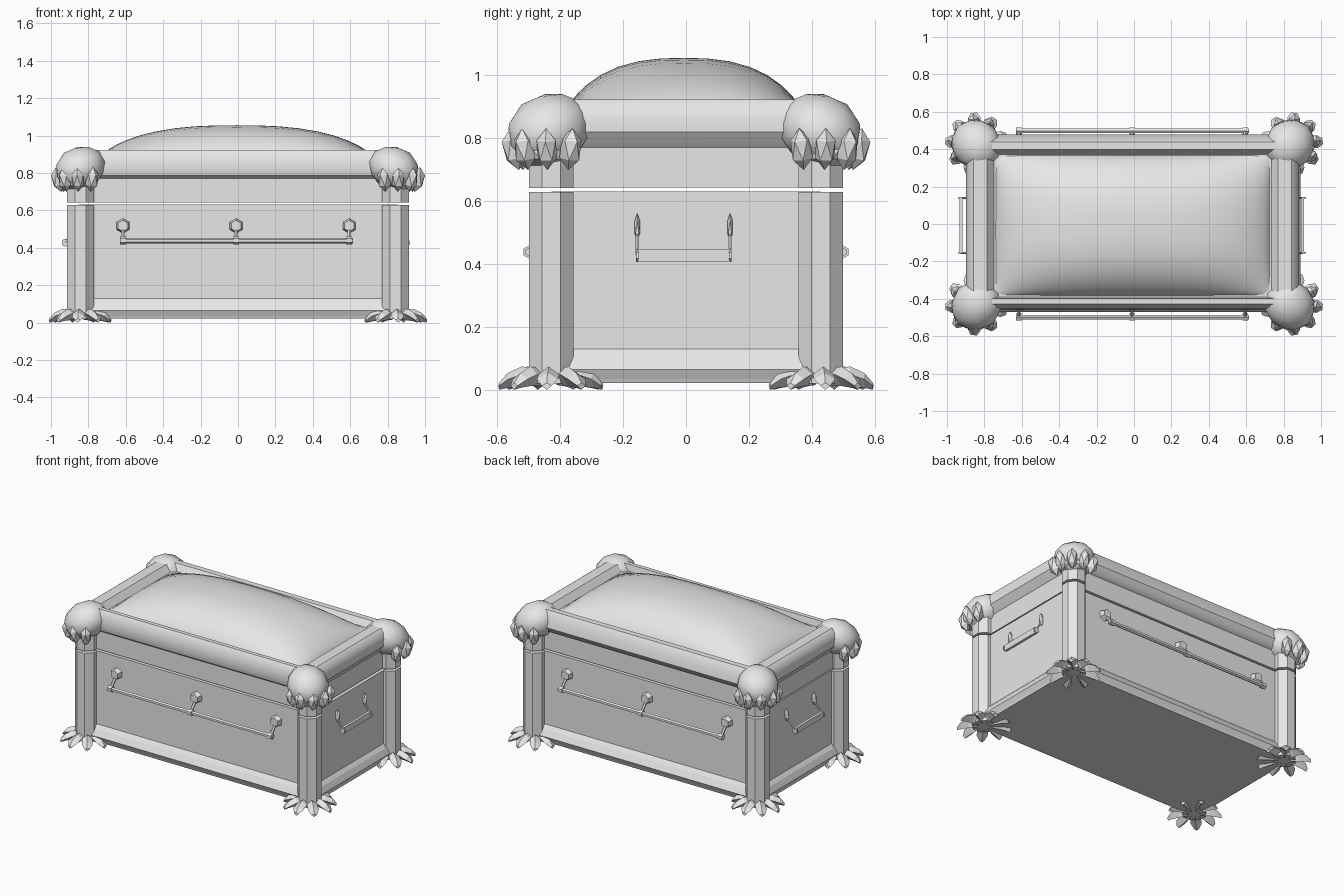
import bpy, bmesh, math
from mathutils import Vector, Matrix

cube = bpy.data.objects.get("Cube")
if cube:
    bpy.data.objects.remove(cube, do_unlink=True)

grey = bpy.data.materials.new("light_grey")
grey.use_nodes = True
grey.diffuse_color = (0.8, 0.8, 0.8, 1)
grey.node_tree.nodes["Principled BSDF"].inputs["Base Color"].default_value = (0.8, 0.8, 0.8, 1)


def finish(name, bm, smooth=None):
    bmesh.ops.recalc_face_normals(bm, faces=bm.faces[:])
    mesh = bpy.data.meshes.new(name)
    bm.to_mesh(mesh)
    bm.free()
    mesh.materials.append(grey)
    obj = bpy.data.objects.new(name, mesh)
    bpy.context.collection.objects.link(obj)
    if smooth:
        bpy.ops.object.select_all(action="DESELECT")
        obj.select_set(True)
        bpy.context.view_layer.objects.active = obj
        bpy.ops.object.shade_smooth_by_angle(angle=math.radians(smooth))
    return obj


def loft(bm, sections):
    """Skin equal-length loops of points and cap both ends."""
    rings = [[bm.verts.new(p) for p in s] for s in sections]
    n = len(rings[0])
    for a, b in zip(rings, rings[1:]):
        for i in range(n):
            j = (i + 1) % n
            bm.faces.new((a[i], a[j], b[j], b[i]))
    bm.faces.new(rings[0][::-1])
    bm.faces.new(rings[-1])


def box_loft(name, levels, smooth=None):
    """Rectangular levels: half width, front y, back y, height."""
    bm = bmesh.new()
    loft(bm, [[(-w, -f, z), (w, -f, z), (w, b, z), (-w, b, z)] for w, f, b, z in levels])
    return finish(name, bm, smooth)


def rod(bm, start, end, r, sides=6, r_end=None):
    start, end = Vector(start), Vector(end)
    d = end - start
    m = Matrix.Translation((start + end) / 2) @ d.to_track_quat("Z", "Y").to_matrix().to_4x4()
    bmesh.ops.create_cone(bm, cap_ends=True, segments=sides, radius1=r, radius2=r_end or r,
                          depth=d.length, matrix=m)


def blob(bm, centre, size, turn=0, tilt=0, detail=1):
    m = (Matrix.Translation(centre) @ Matrix.Rotation(turn, 4, "Z")
         @ Matrix.Rotation(tilt, 4, "Y") @ Matrix.Diagonal((*size, 1)))
    bmesh.ops.create_icosphere(bm, subdivisions=detail, radius=1, matrix=m)


# Lower box with an undercut, sloped base moulding
box_loft("chest_body", [
    (0.87, 0.45, 0.45, 0.022), (0.875, 0.455, 0.455, 0.035), (0.89, 0.47, 0.47, 0.065),
    (0.872, 0.447, 0.447, 0.105), (0.852, 0.427, 0.427, 0.13), (0.852, 0.427, 0.427, 0.63)])

# Lid with a rounded rail and a sunken top
lid = box_loft("lid", [
    (0.852, 0.42, 0.434, 0.643), (0.852, 0.42, 0.434, 0.77), (0.865, 0.44, 0.465, 0.785),
    (0.89, 0.45, 0.485, 0.82), (0.89, 0.447, 0.475, 0.865), (0.878, 0.435, 0.46, 0.90),
    (0.85, 0.42, 0.445, 0.922), (0.778, 0.392, 0.405, 0.922),
    (0.742, 0.382, 0.378, 0.88)], smooth=35)
lid.location = (-0.007, -0.007, 0)

# Pillow-like cushion filling the sunken top
bm = bmesh.new()
bmesh.ops.create_grid(bm, x_segments=20, y_segments=16, size=1)
for v in bm.verts:
    u, w = math.sin(v.co.x * math.pi / 2), math.sin(v.co.y * math.pi / 2)
    swell = max(0, (1 - abs(u) ** 2.6) * (1 - abs(w) ** 2.6)) ** 0.7
    v.co = (0.735 * u - 0.007, 0.376 * w - 0.007, 0.875 + 0.18 * swell)
finish("cushion", bm, smooth=60)

# Corner columns, clawed feet and paw-like capitals
for sx, side in ((1, "left"), (-1, "right")):
    for sy, end in ((-1, "front"), (1, "back")):
        tag = end + "_" + side
        cx, cy = 0.842 * sx, 0.428 * sy
        out = math.atan2(sy, sx)

        bm = bmesh.new()
        for low, high in ((0.02, 0.628), (0.642, 0.80)):
            m = Matrix.Translation((cx, cy, (low + high) / 2)) @ Matrix.Rotation(math.pi / 8, 4, "Z")
            bmesh.ops.create_cone(bm, cap_ends=True, segments=8, radius1=0.077,
                                  radius2=0.077, depth=high - low, matrix=m)
        finish("column_" + tag, bm)

        bm = bmesh.new()
        for k in range(9):
            a = out + k * math.tau / 9
            d = Vector((math.cos(a), math.sin(a), 0))
            t = Vector((-d.y, d.x, 0))
            base = Vector((cx, cy, 0))
            sections = []
            for r, w, top, low in ((0.04, 0.02, 0.068, 0.015), (0.095, 0.033, 0.074, 0.012),
                                   (0.14, 0.034, 0.053, 0.006), (0.167, 0.016, 0.022, 0)):
                p = base + d * r
                mid = top * 0.6 + low * 0.4
                sections.append([p + Vector((0, 0, top)), p + t * w + Vector((0, 0, mid)),
                                 p + Vector((0, 0, low)), p - t * w + Vector((0, 0, mid))])
            loft(bm, sections)
        finish("foot_" + tag, bm)

        # Dome leaning outward over the column
        bm = bmesh.new()
        blob(bm, (sx * 0.838 - 0.005, sy * 0.43 - 0.005, 0.828), (0.145, 0.132, 0.112),
             out, math.radians(22), 2)
        finish("capital_" + tag, bm, smooth=50)

        # Knuckles gripping the outer underside
        bm = bmesh.new()
        blob(bm, (cx + 0.03 * sx, cy + 0.03 * sy, 0.765), (0.085, 0.10, 0.07), out)
        for k in range(5):
            a = out + math.radians(-76 + 38 * k)
            blob(bm, (cx + 0.118 * math.cos(a), cy + 0.118 * math.sin(a), 0.765),
                 (0.04, 0.036, 0.068), a, math.radians(12))
        finish("capital_claws_" + tag, bm)

# Long handles on the front and back
for sy, end in ((-1, "front"), (1, "back")):
    bm = bmesh.new()
    y = 0.498 * sy
    rod(bm, (-0.63, y, 0.438), (0.615, y, 0.438), 0.014)
    for x in (-0.615, -0.01, 0.595):
        rod(bm, (x, y, 0.438), (x, 0.445 * sy, 0.50), 0.01)
        rod(bm, (x - 0.015, y, 0.438), (x + 0.015, y, 0.438), 0.021)
        rod(bm, (x, 0.42 * sy, 0.517), (x, 0.46 * sy, 0.517), 0.042, 6, 0.03)
    finish("handle_" + end, bm)

# Short handles and mounts on the ends
for sx, side in ((1, "left"), (-1, "right")):
    bm = bmesh.new()
    x = 0.913 * sx - 0.012
    m = Matrix.Translation((x, -0.006, 0.427)) @ Matrix.Diagonal((0.018, 0.295, 0.04, 1))
    bmesh.ops.create_cube(bm, size=1, matrix=m)
    for y in (-0.155, 0.14):
        rod(bm, (x, y - 0.004, 0.427), (x, y + 0.004, 0.427), 0.02)
        blob(bm, (0.86 * sx, y, 0.517), (0.022, 0.01, 0.044))
        rod(bm, (x, y, 0.43), (0.86 * sx, y, 0.50), 0.006)
    finish("end_handle_" + side, bm)
